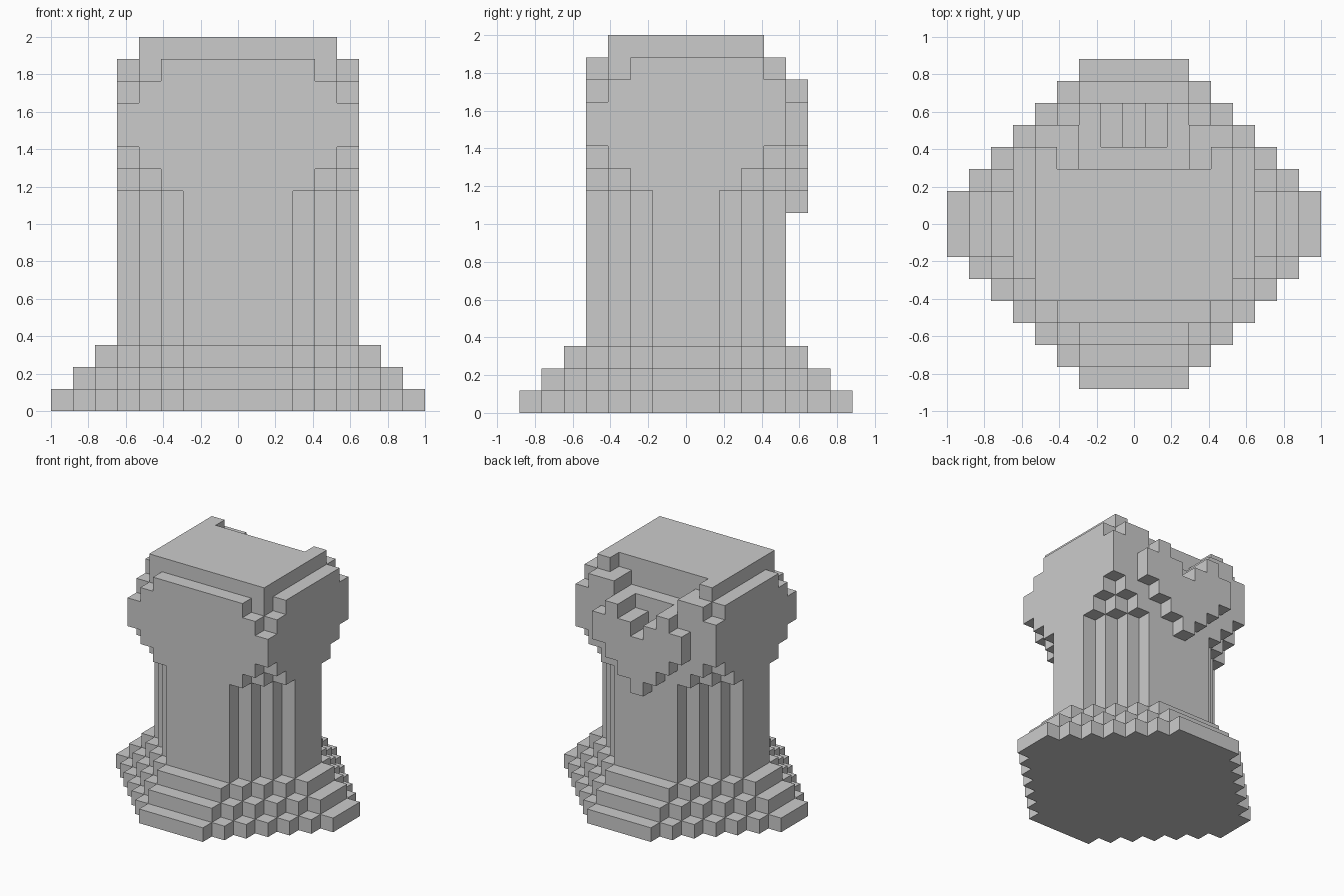
import bpy, bmesh
from mathutils import Vector

if "Cube" in bpy.data.objects:
    bpy.data.objects.remove(bpy.data.objects["Cube"])

S = 2 / 17          # cube size: the model is 17 cubes wide and tall


def slab(k, mx, my, front, back=None):
    """One layer of cubes: a box with its corners cut in diagonal steps."""
    back = front if back is None else back
    return {(i, j, k) for i in range(-mx, mx + 1) for j in range(-my, my + 1)
            if abs(i) + abs(j) <= (back if j > 0 else front)}


# Stepped base: three shrinking layers
base = set().union(*(slab(k, 8 - k, 7 - k, 9 - k) for k in range(3)))

# Shaft: constant section with stepped corners
shaft = set().union(*(slab(k, 5, 4, 6) for k in range(3, 10)))

# Head: corners fill out and draw in again, then a smaller cap
head = set()
for k, (front, back) in enumerate([(7, 7), (8, 8), (9, 9), (9, 9), (8, 9), (7, 8)], 10):
    head |= slab(k, 5, 4, front, back)
head |= slab(16, 4, 3, 7)

# Recess at the top of the back
head -= {(i, 3, 16) for i in range(-3, 4)}
head -= {(i, j, 15) for i in range(-2, 3) for j in (3, 4)}
head -= {(i, 4, 14) for i in (-1, 0, 1)} | {(0, 4, 13)}

# Raised heart-shaped plate on the back: layer -> distances from the middle
rows = {9: [0], 10: [0, 1], 11: [0, 1, 2], 12: [0, 1, 2, 3], 13: [1, 2, 3], 14: [2]}
plate = {(s * i, 5, k) for k, cols in rows.items() for i in cols for s in (-1, 1)}

parts = {"stepped_base": base, "shaft": shaft, "head": head, "back_plate": plate}
solid = set().union(*parts.values())


def build(name, cells):
    """Make the outer skin of a part, leaving out faces hidden by neighbours."""
    bm = bmesh.new()
    for c in sorted(cells):
        mid = Vector((c[0], c[1], c[2] + 0.5))
        for axis in range(3):
            for sign in (-1, 1):
                n = Vector((0, 0, 0))
                n[axis] = sign
                if tuple(int(a + b) for a, b in zip(c, n)) in solid:
                    continue
                u = Vector((0, 0, 0))
                u[(axis + 1) % 3] = 0.5
                v = n.cross(u)
                f = mid + n * 0.5
                bm.faces.new([bm.verts.new(p * S) for p in
                              (f - u - v, f + u - v, f + u + v, f - u + v)])
    bmesh.ops.remove_doubles(bm, verts=bm.verts[:], dist=0.001)
    mesh = bpy.data.meshes.new(name)
    bm.to_mesh(mesh)
    bm.free()
    bpy.context.collection.objects.link(bpy.data.objects.new(name, mesh))


for name, cells in parts.items():
    build(name, cells)
